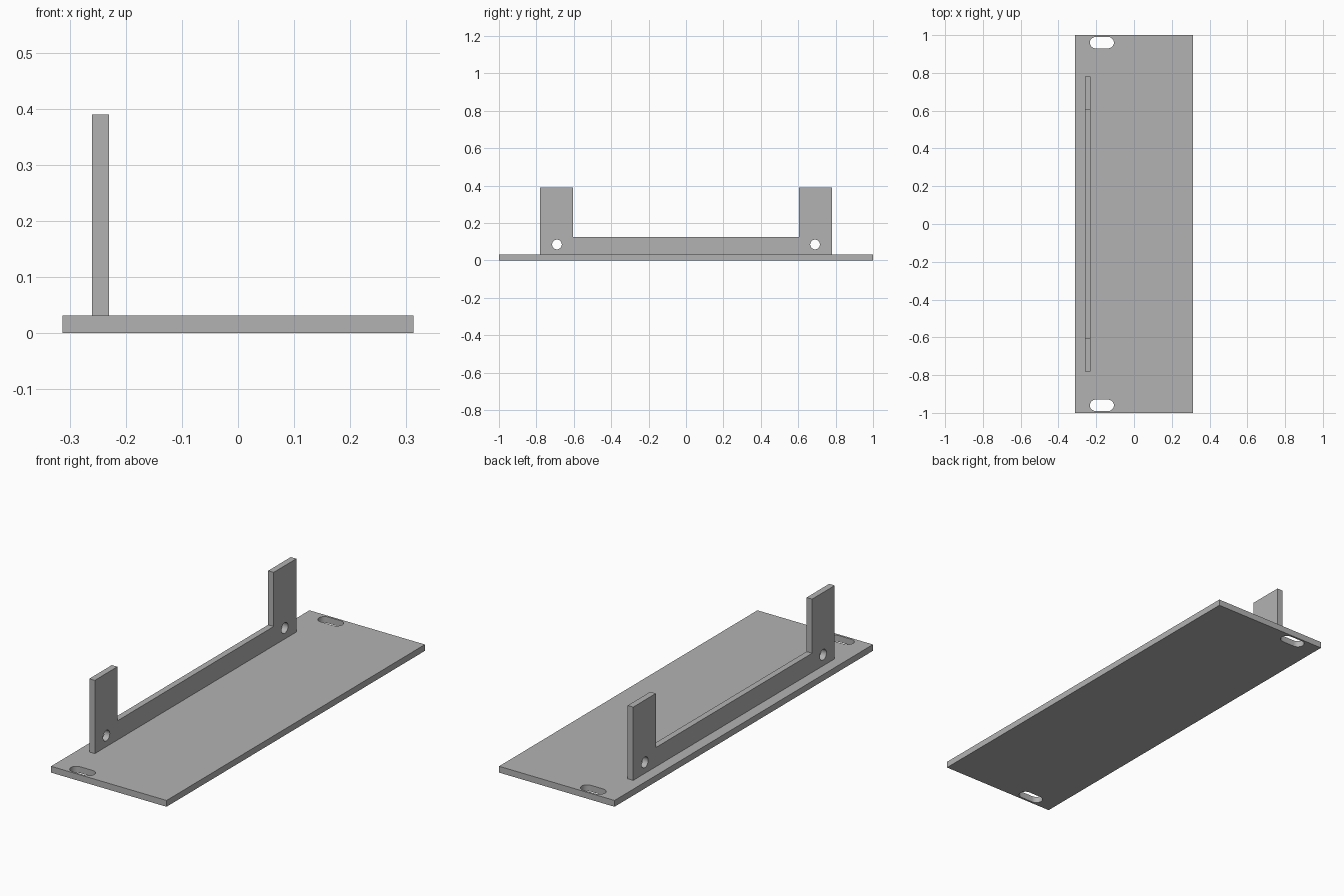
import bpy, bmesh, math
from mathutils import Vector

cube = bpy.data.objects.get("Cube")
if cube:
    bpy.data.objects.remove(cube, do_unlink=True)

grey = bpy.data.materials.new("plain grey")
grey.use_nodes = True
grey.diffuse_color = (0.45, 0.45, 0.45, 1)
grey.node_tree.nodes["Principled BSDF"].inputs["Base Color"].default_value = grey.diffuse_color


def slot(cu, cv, radius, straight=0.0, steps=16):
    """Closed loop: a circle, stretched along u by the straight length."""
    loop = []
    for side in (1, -1):
        for i in range(steps + (1 if straight else 0)):
            a = math.pi * i / steps - math.pi / 2
            loop.append((cu + side * (straight / 2 + radius * math.cos(a)),
                         cv + side * radius * math.sin(a)))
    return loop


def plate(name, outline, holes, place, depth):
    """Fill an outline with holes, then thicken it along the depth vector."""
    bm = bmesh.new()
    edges = []
    for loop in [outline] + holes:
        verts = [bm.verts.new(place(u, v)) for u, v in loop]
        edges += [bm.edges.new((a, b)) for a, b in zip(verts, verts[1:] + verts[:1])]
    bmesh.ops.triangle_fill(bm, edges=edges, use_beauty=True)
    ext = bmesh.ops.extrude_face_region(bm, geom=bm.faces[:], use_keep_orig=True)
    moved = [g for g in ext["geom"] if isinstance(g, bmesh.types.BMVert)]
    bmesh.ops.translate(bm, verts=moved, vec=Vector(depth))
    bmesh.ops.recalc_face_normals(bm, faces=bm.faces[:])
    mesh = bpy.data.meshes.new(name)
    bm.to_mesh(mesh)
    bm.free()
    mesh.materials.append(grey)
    obj = bpy.data.objects.new(name, mesh)
    bpy.context.collection.objects.link(obj)
    bpy.ops.object.select_all(action="DESELECT")
    obj.select_set(True)
    bpy.context.view_layer.objects.active = obj
    bpy.ops.object.shade_smooth_by_angle(angle=math.radians(30))


# Base plate with a mounting slot near each end
half_w, thick = 0.313, 0.031
plate("base_plate",
      [(-half_w, -1), (half_w, -1), (half_w, 1), (-half_w, 1)],
      [slot(-0.17, s * 0.96, 0.03, 0.067) for s in (-1, 1)],
      lambda u, v: (u, v, 0), (0, 0, thick))

# Upright bracket: low rail joining two tall tabs, each with a round hole
half = [(0.78, thick), (0.78, 0.39), (0.605, 0.39), (0.605, 0.125)]
plate("upright_bracket",
      half + [(-y, z) for y, z in reversed(half)],
      [slot(s * 0.69, 0.085, 0.026) for s in (-1, 1)],
      lambda u, v: (-0.26, u, v), (0.03, 0, 0))
